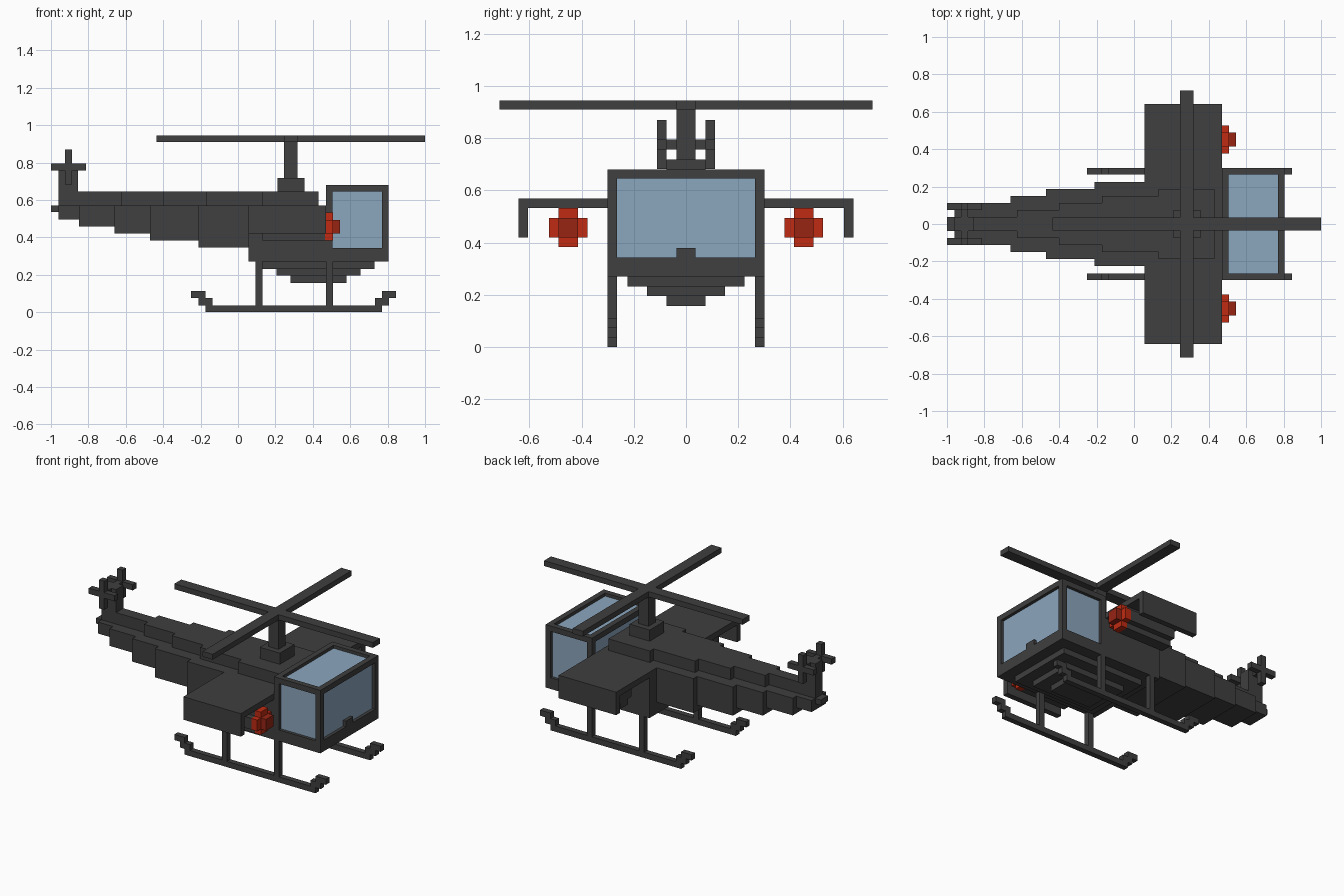
import bpy
import bmesh

cube = bpy.data.objects.get("Cube")
if cube:
    bpy.data.objects.remove(cube, do_unlink=True)


def material(name, rgb):
    m = bpy.data.materials.new(name)
    m.use_nodes = True
    m.diffuse_color = (*rgb, 1)
    m.node_tree.nodes["Principled BSDF"].inputs["Base Color"].default_value = (*rgb, 1)
    return m


DARK = material("charcoal", (0.05, 0.05, 0.05))
GLASS = material("window_blue", (0.26, 0.38, 0.51))
RED = material("lamp_red", (0.52, 0.024, 0.006))
DEEP_RED = material("lamp_deep_red", (0.31, 0.018, 0.007))


def part(name, boxes, mat=DARK, mirror=False):
    """One object from boxes (x0, x1, y0, y1, z0, z1); mirror copies across y = 0."""
    bm = bmesh.new()
    if mirror:
        boxes = boxes + [(a, b, -d, -c, e, f) for a, b, c, d, e, f in boxes]
    for x0, x1, y0, y1, z0, z1 in boxes:
        verts = bmesh.ops.create_cube(bm, size=1)["verts"]
        bmesh.ops.scale(bm, vec=(x1 - x0, y1 - y0, z1 - z0), verts=verts)
        bmesh.ops.translate(bm, vec=((x0 + x1) / 2, (y0 + y1) / 2, (z0 + z1) / 2), verts=verts)
    mesh = bpy.data.meshes.new(name)
    bm.to_mesh(mesh)
    bm.free()
    mesh.materials.append(mat)
    obj = bpy.data.objects.new(name, mesh)
    bpy.context.collection.objects.link(obj)
    return obj


def centred(x0, x1, w, z0, z1):
    return (x0, x1, -w, w, z0, z1)


# Fuselage and stepped tail boom: x start, x end, half width, underside
boom = [(-1.0, -0.96, 0.037, 0.535), (-0.96, -0.85, 0.075, 0.495),
        (-0.85, -0.66, 0.112, 0.458), (-0.66, -0.47, 0.149, 0.42),
        (-0.47, -0.21, 0.187, 0.383), (-0.21, 0.055, 0.224, 0.345)]
part("tail_boom", [centred(a, b, w, z, 0.57) for a, b, w, z in boom])
part("fuselage", [centred(0.055, 0.47, 0.30, 0.27, 0.57)])

# Narrowing upper deck
deck = [(-0.96, -0.625, 0.037), (-0.625, -0.40, 0.075), (-0.40, -0.17, 0.112),
        (-0.17, 0.13, 0.149), (0.13, 0.43, 0.187)]
part("upper_deck", [centred(a, b, w, 0.57, 0.645) for a, b, w in deck])

# Belly tiers
part("belly", [centred(0.13, 0.73, 0.224, 0.232, 0.27),
               centred(0.207, 0.655, 0.149, 0.195, 0.232),
               centred(0.282, 0.58, 0.075, 0.157, 0.195)])

# Cockpit: sill, posts, roof rails, glass and small nose block
X0, X1, T, W = 0.47, 0.805, 0.036, 0.30
part("cockpit_sill", [centred(X0, X1, W, 0.27, 0.343)])
part("cockpit_posts", [(x, x + T, W - T, W, 0.343, 0.645) for x in (X0, X1 - T)], mirror=True)
part("roof_side_rails", [(X0, X1, W - T, W, 0.645, 0.681)], mirror=True)
part("roof_cross_rails", [centred(x, x + T, W - T, 0.645, 0.681) for x in (X0, X1 - T)])
part("cockpit_glass", [centred(X0 + 0.02, X1 - 0.02, W - 0.02, 0.343, 0.661)], GLASS)
part("nose_block", [centred(0.76, X1, 0.037, 0.343, 0.38)])

# Wings with drooping tips, engine pods with lamps
part("wings", [(0.055, 0.47, 0.30, 0.605, 0.532, 0.57)], mirror=True)
part("wing_tips", [(0.055, 0.47, 0.605, 0.642, 0.42, 0.57)], mirror=True)


def cross(x0, x1):
    return [(x0, x1, 0.377, 0.526, 0.42, 0.494),
            (x0, x1, 0.414, 0.489, 0.494, 0.532),
            (x0, x1, 0.414, 0.489, 0.383, 0.42)]


part("engine_pods", cross(0.13, 0.465), mirror=True)
part("lamp_rims", cross(0.465, 0.507), RED, mirror=True)
part("lamp_centres", [(0.507, 0.545, 0.414, 0.489, 0.42, 0.494)], DEEP_RED, mirror=True)

# Main rotor
part("rotor_mast", [centred(0.21, 0.355, 0.075, 0.645, 0.718),
                    centred(0.245, 0.318, 0.037, 0.718, 0.91)])
part("rotor_blade_long", [centred(-0.435, 1.0, 0.036, 0.91, 0.945)])
part("rotor_blade_cross", [(0.245, 0.318, 0.036, 0.715, 0.91, 0.945)], mirror=True)

# Tail fin, axle and a small rotor on each side
part("tail_fin", [centred(-0.96, -0.855, 0.037, 0.645, 0.795)])
part("tail_axle", [(-0.925, -0.888, 0.037, 0.075, 0.758, 0.795)], mirror=True)
part("tail_rotors", [(-1.0, -0.813, 0.075, 0.112, 0.758, 0.795),
                     (-0.925, -0.888, 0.075, 0.112, 0.795, 0.87),
                     (-0.925, -0.888, 0.075, 0.112, 0.683, 0.758)], mirror=True)

# Landing skids with stepped ends and struts
Y0, Y1 = 0.264, 0.30
part("skid_runners", [(-0.175, 0.77, Y0, Y1, 0, 0.037)], mirror=True)
part("skid_ends", [(0.733, 0.807, Y0, Y1, 0.037, 0.075), (0.77, 0.845, Y0, Y1, 0.075, 0.112),
                   (-0.21, -0.137, Y0, Y1, 0.037, 0.075), (-0.25, -0.175, Y0, Y1, 0.075, 0.112)],
     mirror=True)
part("skid_struts", [(x, x + 0.037, Y0, Y1, 0.037, 0.27) for x in (0.093, 0.47)], mirror=True)
